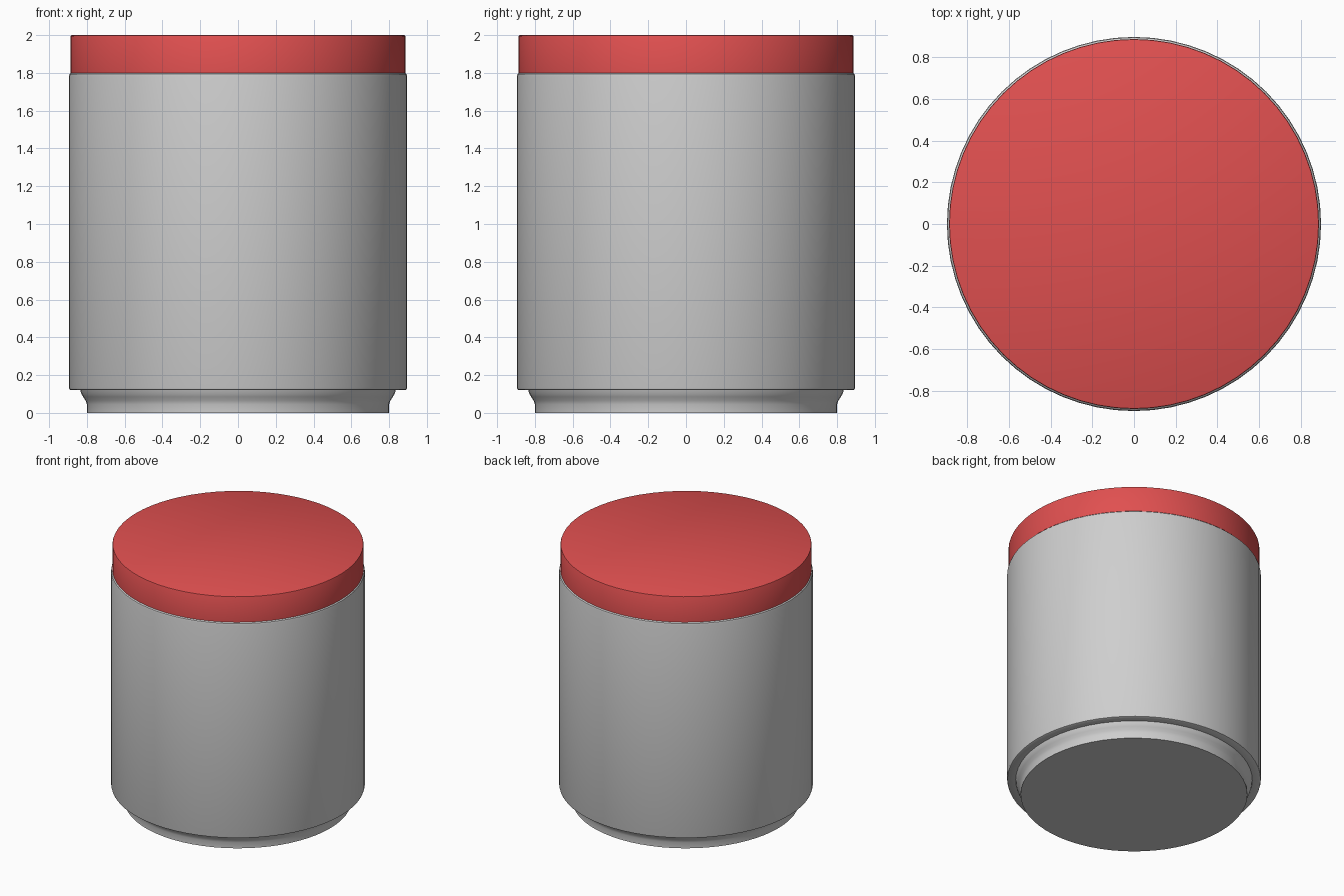
import bpy, bmesh, math

if "Cube" in bpy.data.objects:
    bpy.data.objects.remove(bpy.data.objects["Cube"])

SIDES = 64

def material(name, rgb):
    m = bpy.data.materials.new(name)
    m.diffuse_color = (*rgb, 1)
    m.use_nodes = True
    m.node_tree.nodes["Principled BSDF"].inputs["Base Color"].default_value = m.diffuse_color
    return m

def lathe(name, profile, mat):
    """Revolve (radius, height) points round z and cap both ends."""
    bm = bmesh.new()
    rings = []
    for r, z in profile:
        rings.append([bm.verts.new((r * math.cos(2 * math.pi * i / SIDES),
                                    r * math.sin(2 * math.pi * i / SIDES), z))
                      for i in range(SIDES)])
    for a, b in zip(rings, rings[1:]):
        for i in range(SIDES):
            j = (i + 1) % SIDES
            bm.faces.new((a[i], a[j], b[j], b[i]))
    bm.faces.new(rings[0][::-1])
    bm.faces.new(rings[-1])
    me = bpy.data.meshes.new(name)
    bm.to_mesh(me)
    bm.free()
    me.materials.append(mat)
    ob = bpy.data.objects.new(name, me)
    bpy.context.collection.objects.link(ob)
    bpy.ops.object.select_all(action='DESELECT')
    ob.select_set(True)
    bpy.context.view_layer.objects.active = ob
    bpy.ops.object.shade_smooth_by_angle(angle=math.radians(35))
    return ob

grey = material("light grey", (0.62, 0.62, 0.62))
red = material("red", (0.75, 0.08, 0.08))

# Jar body: narrow foot, flared neck, ledge, straight wall, rounded shoulder
lathe("jar_body", [(0.80, 0), (0.80, 0.045), (0.807, 0.065), (0.82, 0.085),
                   (0.829, 0.10), (0.835, 0.12), (0.885, 0.12), (0.893, 0.124),
                   (0.896, 0.134), (0.896, 1.78), (0.893, 1.793),
                   (0.885, 1.80)], grey)

# Lid: plain disc with a tiny rounded top edge
lathe("lid", [(0.886, 1.80), (0.886, 1.994), (0.884, 1.998), (0.88, 2.0)], red)
